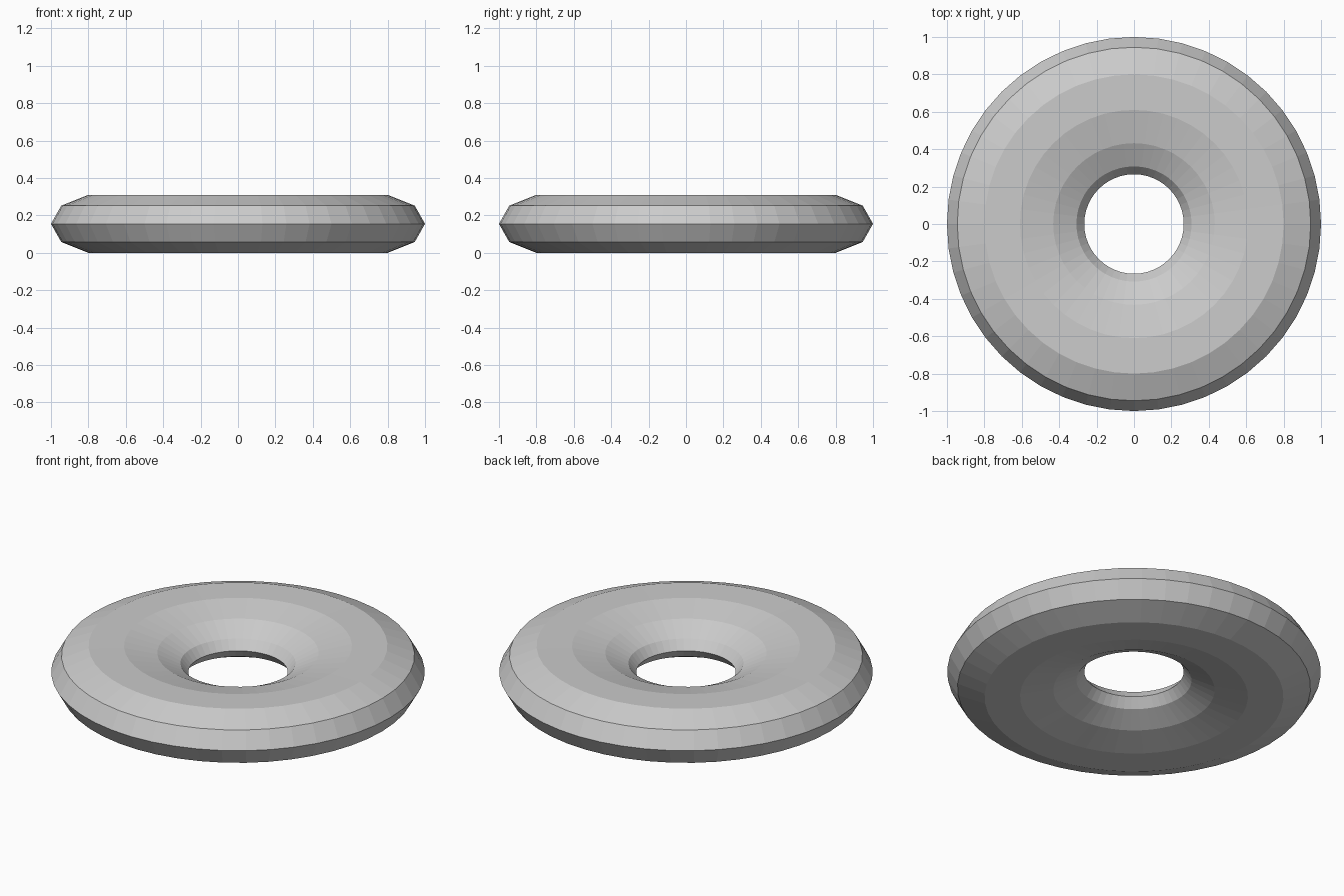
import bpy, bmesh, math

if "Cube" in bpy.data.objects:
    bpy.data.objects.remove(bpy.data.objects["Cube"])

SEGMENTS = 48
MID = 0.155

# Upper half of the ring's cross-section: (radius, height above mid-plane)
upper = [(1.0, 0.0), (0.945, 0.097), (0.80, 0.155), (0.61, 0.153),
         (0.432, 0.113), (0.308, 0.053), (0.266, 0.0)]
# Mirror it to close the section
profile = upper + [(r, -h) for r, h in reversed(upper[1:-1])]

# Lathe the section around z
bm = bmesh.new()
rings = []
for i in range(SEGMENTS):
    a = 2 * math.pi * i / SEGMENTS
    rings.append([bm.verts.new((r * math.cos(a), r * math.sin(a), MID + h))
                  for r, h in profile])
n = len(profile)
for i in range(SEGMENTS):
    a, b = rings[i], rings[(i + 1) % SEGMENTS]
    for j in range(n):
        k = (j + 1) % n
        bm.faces.new((a[j], b[j], b[k], a[k]))
bmesh.ops.recalc_face_normals(bm, faces=bm.faces)

# Flat-shaded ring
mesh = bpy.data.meshes.new("ring")
bm.to_mesh(mesh)
bm.free()
ring = bpy.data.objects.new("ring", mesh)
bpy.context.collection.objects.link(ring)
